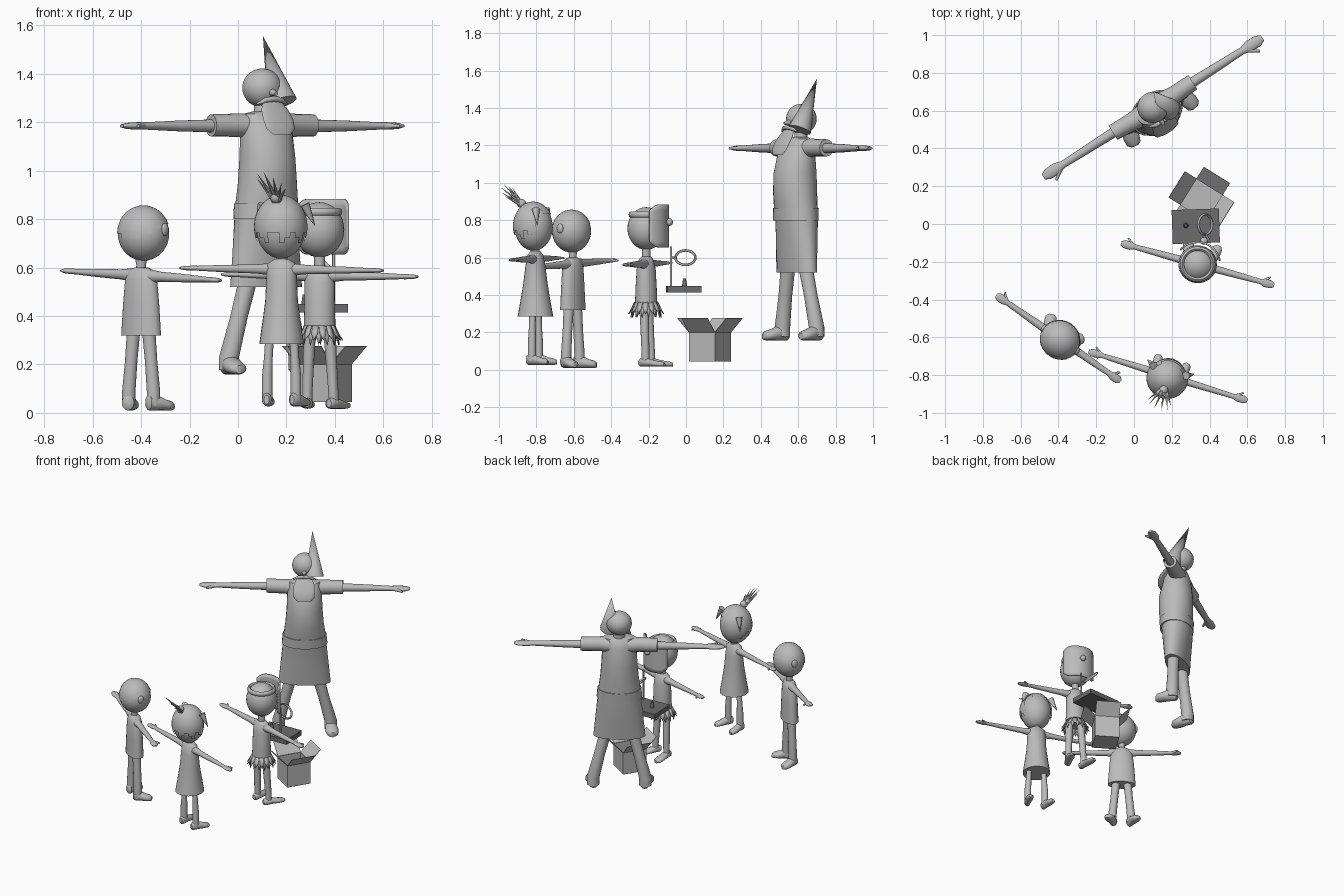
import bpy, bmesh, math, random
from math import sin, cos, pi, radians
from mathutils import Matrix, Vector

if "Cube" in bpy.data.objects:
    bpy.data.objects.remove(bpy.data.objects["Cube"])

random.seed(4)

def mat(name, v):
    m = bpy.data.materials.new(name)
    m.diffuse_color = (v, v, v, 1)
    m.use_nodes = True
    m.node_tree.nodes["Principled BSDF"].inputs["Base Color"].default_value = m.diffuse_color
    return m

GREY, DARK = mat("mid grey", 0.5), mat("dark grey", 0.15)
I4 = Matrix.Identity(4)

def finish(name, bm, M=I4, m=GREY, smooth=45):
    bmesh.ops.recalc_face_normals(bm, faces=bm.faces)
    me = bpy.data.meshes.new(name)
    bm.to_mesh(me)
    bm.free()
    me.materials.append(m)
    if smooth:
        for p in me.polygons:
            p.use_smooth = True
        me.set_sharp_from_angle(angle=radians(smooth))
    ob = bpy.data.objects.new(name, me)
    bpy.context.collection.objects.link(ob)
    ob.matrix_world = M
    return ob

def loft(name, secs, axis='z', M=I4, seg=16, m=GREY):
    """Skin elliptical sections (x, y, z, r1, r2) set across the axis."""
    a, b = {'x': (1, 2), 'y': (0, 2), 'z': (0, 1)}[axis]
    bm = bmesh.new()
    rings = []
    for x, y, z, r1, r2 in secs:
        ring = []
        for i in range(seg):
            t = 2 * pi * i / seg
            p = [x, y, z]
            p[a] += r1 * cos(t)
            p[b] += r2 * sin(t)
            ring.append(bm.verts.new(p))
        rings.append(ring)
    for r, s in zip(rings, rings[1:]):
        for i in range(seg):
            j = (i + 1) % seg
            bm.faces.new((r[i], r[j], s[j], s[i]))
    bm.faces.new(rings[0])
    bm.faces.new(rings[-1])
    return finish(name, bm, M, m)

def ball(name, c, r, M=I4, keep=None):
    """Ellipsoid; keep(point) leaves only part of it as a thin shell."""
    bm = bmesh.new()
    bmesh.ops.create_uvsphere(bm, u_segments=28, v_segments=18, radius=1)
    bm.transform(Matrix.Translation(c) @ Matrix.Diagonal((*r, 1)))
    if keep:
        bad = [f for f in bm.faces if not keep(f.calc_center_median())]
        bmesh.ops.delete(bm, geom=bad, context='FACES')
    return finish(name, bm, M)

def spike(name, p, q, r1, r2=0.0, M=I4, seg=12, m=GREY):
    p, q = Vector(p), Vector(q)
    bm = bmesh.new()
    bmesh.ops.create_cone(bm, cap_ends=True, segments=seg, radius1=r1, radius2=r2,
                          depth=(q - p).length)
    bm.transform(Matrix.Translation((p + q) / 2) @ (q - p).to_track_quat('Z', 'Y').to_matrix().to_4x4())
    return finish(name, bm, M, m)

def ring(name, c, R, r, M=I4, flat=1.0):
    bm = bmesh.new()
    grid = [[bm.verts.new((c[0] + (R + r * cos(v)) * cos(u), c[1] + (R + r * cos(v)) * sin(u),
                           c[2] + flat * r * sin(v)))
             for v in [2 * pi * k / 8 for k in range(8)]] for u in [2 * pi * k / 28 for k in range(28)]]
    for i in range(28):
        for j in range(8):
            bm.faces.new((grid[i][j], grid[i][(j + 1) % 8], grid[(i + 1) % 28][(j + 1) % 8], grid[(i + 1) % 28][j]))
    return finish(name, bm, M)

def limbs(who, M, L, az, r, tilt, hip, ankle, z0, leg_r, foot):
    """Mirrored arms, hands, legs and feet. hip/ankle = (x, y, z); foot = (length, width, height, splay)."""
    for s, side in ((1, "left"), (-1, "right")):
        def A(f, ry, rz):
            return (s * f * L, 0, az + tilt * s * f * L, ry * r, rz * r)
        loft(f"{who}_{side}_arm", [A(.1, 1.5, 1.5), A(.25, 1.1, 1.1), A(.6, .9, .85), A(.82, .75, .6),
                                   A(.88, 1.25, .6), A(.96, 1.15, .5), A(1, .6, .25)], 'x', M)
        spike(f"{who}_{side}_thumb", (s * .85 * L, -.4 * r, az + tilt * s * .85 * L),
              (s * .93 * L, -2 * r, az + tilt * s * .9 * L), .5 * r, .25 * r, M)
        hx, hy, hz = hip
        ax, ay, atop = ankle
        loft(f"{who}_{side}_leg", [(s * hx, hy, hz, leg_r[0], leg_r[0]),
                                   (s * (hx + ax) / 2, (hy + ay) / 2, (hz + atop) / 2, leg_r[1], leg_r[1]),
                                   (s * ax, ay, atop, leg_r[2], leg_r[2]),
                                   (s * ax, ay, z0 + .02, leg_r[2], leg_r[2])], 'z', M)
        fl, fw, fh, sp = foot
        F = M @ Matrix.Translation((s * ax, ay, z0)) @ Matrix.Rotation(s * radians(sp), 4, 'Z')
        loft(f"{who}_{side}_foot", [(0, .25 * fl, .5 * fh, .4 * fw, .35 * fh), (0, .18 * fl, .5 * fh, .75 * fw, .5 * fh),
                                    (0, -.1 * fl, .5 * fh, .85 * fw, .5 * fh), (0, -.42 * fl, .36 * fh, fw, .36 * fh),
                                    (0, -.65 * fl, .3 * fh, .85 * fw, .3 * fh), (0, -.75 * fl, .25 * fh, .4 * fw, .2 * fh)],
             'y', F)

def frame(x, y, deg):
    return Matrix.Translation((x, y, 0)) @ Matrix.Rotation(radians(deg), 4, 'Z')

# Boy with ears
M = frame(-.40, -.605, 145.2)
limbs("boy", M, .40, .567, .019, .05, (.038, 0, .34), (.062, 0, .09), .01, (.028, .026, .028), (.125, .034, .065, 26))
loft("boy_shirt", [(0, 0, .60, .03, .025), (0, 0, .588, .06, .035), (0, 0, .55, .075, .045),
                   (0, 0, .45, .085, .048), (0, 0, .32, .094, .052)], 'z', M, 24)
loft("boy_neck", [(0, 0, .58, .024, .022), (0, 0, .61, .02, .02), (0, 0, .66, .03, .03)], 'z', M)
ball("boy_head", (-.012, 0, .741), (.109, .102, .113), M)
ball("boy_hair", (-.012, 0, .741), (.112, .105, .116), M,
     lambda p: p.z > (.785 if p.y < 0 else .785 - .6 * p.y))
for s in (1, -1):
    ball("boy_ear", (-.012 + s * .108, 0, .757), (.012, .02, .026), M)

# Girl in a dress
M = frame(.18, -.805, 162.8)
limbs("girl", M, .44, .593, .017, .012, (.052, 0, .31), (.062, 0, .15), .027, (.018, .018, .022), (.13, .026, .055, 12))
loft("girl_dress", [(0, 0, .635, .03, .025), (0, 0, .615, .062, .04), (0, 0, .56, .064, .052),
                    (0, 0, .46, .068, .065), (0, 0, .37, .08, .08), (0, 0, .285, .092, .096)], 'z', M, 24)
loft("girl_neck", [(0, 0, .61, .024, .022), (0, 0, .69, .024, .024)], 'z', M)
ball("girl_head", (0, .01, .765), (.102, .102, .128), M)
ball("girl_hair", (0, .012, .768), (.111, .109, .132), M,
     lambda p: p.z > (.725 + .02 * cos(9 * math.atan2(p.x, p.y)) if p.y > -.03 else .83 + .25 * abs(p.x)))
for s in (1, -1):
    spike("girl_side_lock", (s * .09, -.03, .86), (s * .128, -.05, .775), .022, .002, M, 8)
for i in range(10):
    t = 2 * pi * i / 10
    tip = (.065 * cos(t), .15 + .04 * sin(t), .955 + .045 * sin(t + .6) + random.uniform(-.01, .01))
    spike("girl_hair_spike", (.012 * cos(t), .075, .88 + .01 * sin(t)), tip, .011, 0, M, 6)
ball("girl_hair_bun", (0, .078, .89), (.024, .024, .024), M)

# Child with mask and leaf skirt
M = frame(.337, -.213, 164.6)
limbs("child", M, .42, .567, .018, .012, (.042, 0, .34), (.056, -.012, .08), .017, (.026, .023, .021), (.155, .03, .045, 14))
loft("child_shirt", [(0, 0, .605, .03, .025), (0, 0, .59, .055, .038), (0, 0, .54, .063, .05),
                     (0, 0, .44, .064, .056), (0, 0, .34, .066, .06)], 'z', M, 24)
loft("child_neck", [(0, 0, .59, .022, .022), (0, 0, .67, .024, .024)], 'z', M)
ball("child_head", (0, 0, .756), (.102, .1, .114), M)
ring("child_head_band", (0, 0, .83), .082, .012, M, 1.4)
bm = bmesh.new()                       # pointed leaves hanging round the hips
for i in range(28):
    t, row = 2 * pi * i / 28, i % 2
    pts = [(t - .2, .062, .36), (t + .2, .062, .36), (t + .17, .078, .325), (t, .084 + .01 * row, .28 + .018 * row),
           (t - .17, .078, .325)]
    bm.faces.new([bm.verts.new((R * cos(a), R * sin(a), z)) for a, R, z in pts])
finish("child_leaf_skirt", bm, M).modifiers.new("thick", 'SOLIDIFY').thickness = .004
bm = bmesh.new()                       # curved mask with rounded corners
n, rows = 16, 8
grid = []
for i in range(n + 1):
    t = -1 + 2 * i / n
    a = radians(66 * t)
    h = .115 - .03 * max(0, abs(t) - .7) / .3
    grid.append([bm.verts.new((.124 * sin(a), -.122 * cos(a), .769 + h * (-1 + 2 * j / rows))) for j in range(rows + 1)])
for i in range(n):
    for j in range(rows):
        bm.faces.new((grid[i][j], grid[i + 1][j], grid[i + 1][j + 1], grid[i][j + 1]))
finish("child_mask", bm, M).modifiers.new("thick", 'SOLIDIFY').thickness = .01
ball("child_mask_nose", (0, -.128, .79), (.02, .02, .02), M)

# Tall bearded man in a robe
M = frame(.10, .617, 32.4)
limbs("man", M, .687, 1.185, .026, 0, (.085, -.03, .56), (.17, -.012, .23), .158, (.04, .037, .042), (.15, .044, .085, 10))
loft("man_robe", [(0, -.015, 1.245, .05, .04), (0, -.02, 1.235, .10, .06), (0, -.03, 1.18, .112, .09),
                  (0, -.04, 1.05, .117, .115), (0, -.04, .95, .125, .115), (0, -.035, .865, .137, .108),
                  (0, -.03, .79, .143, .1), (0, -.03, .65, .157, .085), (0, -.03, .52, .17, .07)], 'z', M, 28)
loft("man_belt", [(0, -.035, .865, .143, .113), (0, -.035, .80, .149, .108)], 'z', M, 28)
for s in (1, -1):
    loft("man_sleeve", [(s * .06, -.01, 1.185, .06, .052), (s * .13, -.005, 1.188, .048, .048),
                        (s * .25, 0, 1.187, .044, .046)], 'x', M)
loft("man_neck", [(0, -.005, 1.22, .04, .036), (0, 0, 1.29, .034, .034)], 'z', M)
ball("man_head", (0, 0, 1.342), (.083, .082, .08), M)
loft("man_beard", [(0, -.075, 1.285, .045, .012), (0, -.098, 1.25, .066, .014), (0, -.125, 1.21, .073, .014),
                   (0, -.142, 1.175, .07, .012), (0, -.15, 1.15, .045, .008)], 'z', M)
loft("man_moustache", [(-.075, -.075, 1.275, .004, .004), (-.04, -.088, 1.292, .011, .011), (0, -.09, 1.297, .011, .012),
                       (.04, -.088, 1.292, .011, .011), (.075, -.075, 1.275, .004, .004)], 'x', M, 10)
spike("man_nose", (0, -.07, 1.325), (0, -.108, 1.318), .016, .008, M)
spike("man_hat", (.182, .608, 1.283), (.103, .70, 1.556), .062, 0, I4, 24)

# Open carton with four raised flaps
M = frame(.357, .128, 58)
bm = bmesh.new()
h, z0, z1 = .082, .045, .20
c = [(-h, -h), (h, -h), (h, h), (-h, h)]
lo = [bm.verts.new((*p, z0)) for p in c]
hi = [bm.verts.new((*p, z1)) for p in c]
bm.faces.new(lo)
for i in range(4):
    j = (i + 1) % 4
    bm.faces.new((lo[i], lo[j], hi[j], hi[i]))
carton = finish("carton", bm, M, smooth=0)
carton.modifiers.new("thick", 'SOLIDIFY').thickness = .003
for i in range(4):
    bm = bmesh.new()
    bm.faces.new([bm.verts.new(p) for p in ((-h, h, z1), (h, h, z1), (h, h + .073, z1 + .075), (-h, h + .073, z1 + .075))])
    flap = finish("carton_flap", bm, M @ Matrix.Rotation(i * pi / 2, 4, 'Z'), smooth=0)
    flap.modifiers.new("thick", 'SOLIDIFY').thickness = .003

# Tray with knob, post and tilted hoop
bm = bmesh.new()
bmesh.ops.create_cube(bm, size=1)
bm.transform(Matrix.Translation((.327, -.012, .432)) @ Matrix.Rotation(radians(2), 4, 'Z') @ Matrix.Diagonal((.25, .18, .034, 1)))
finish("tray", bm, m=DARK, smooth=0)
spike("tray_knob", (.275, -.008, .447), (.275, -.008, .488), .014, .008, m=DARK)
spike("tray_post", (.395, -.08, .445), (.395, -.08, .66), .006, .006)
spike("hoop_arm", (.395, -.082, .60), (.378, -.055, .60), .005, .005)
ring("hoop", (0, 0, 0), .053, .007, Matrix.Translation((.377, -.003, .60)) @ Matrix.Rotation(radians(47), 4, 'Y'))
